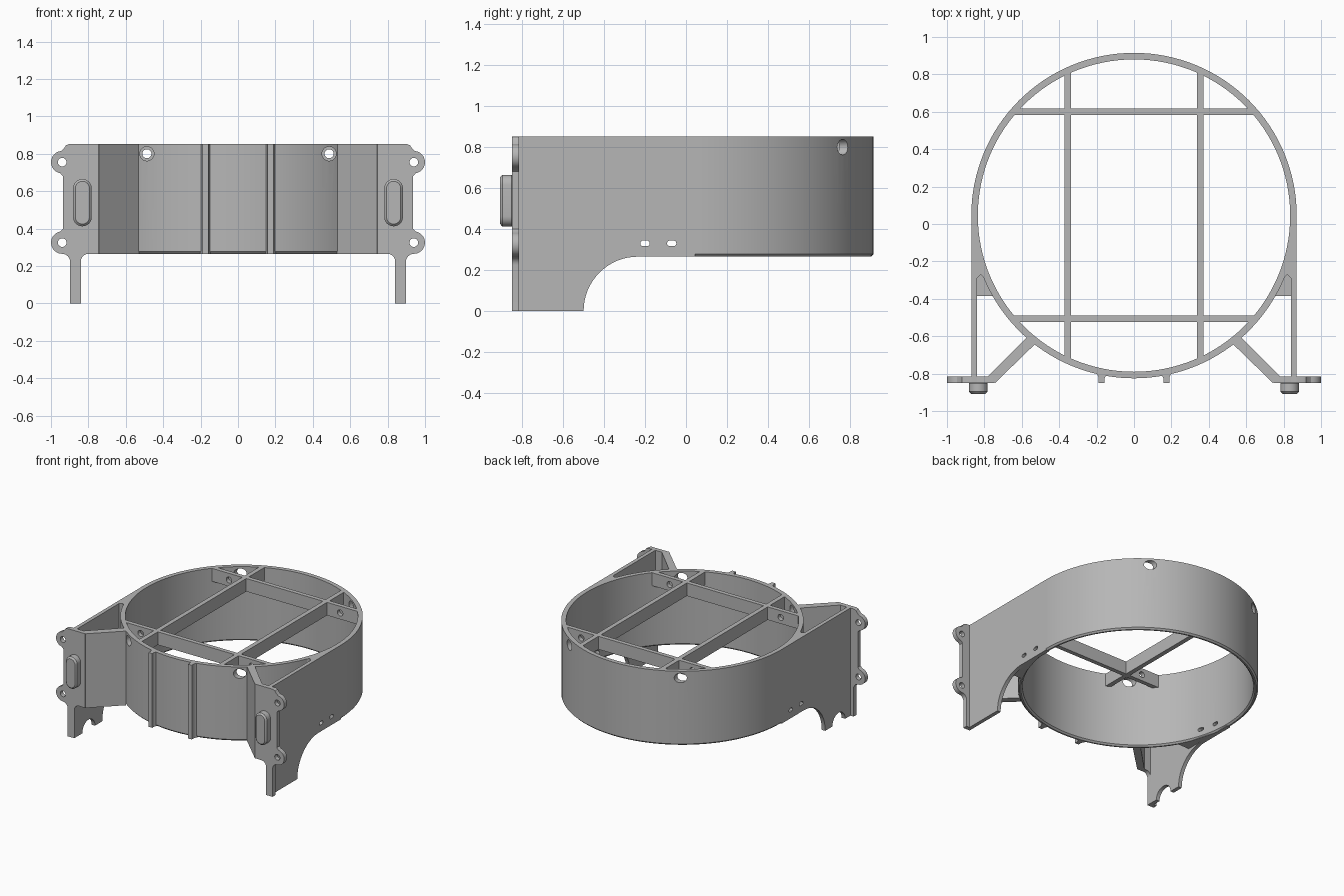
import bpy, bmesh
from math import sin, cos, pi, radians
from mathutils import Vector

if "Cube" in bpy.data.objects:
    bpy.data.objects.remove(bpy.data.objects["Cube"])

grey = bpy.data.materials.new("plain_grey")
grey.use_nodes = True
colour = (0.47, 0.47, 0.47, 1)
grey.diffuse_color = colour
grey.node_tree.nodes["Principled BSDF"].inputs["Base Color"].default_value = colour

LOW, TOP = 0.265, 0.853      # height range of the ring
CY, R_OUT, R_IN = 0.045, 0.87, 0.835


def place(axis, a, b, d):
    return {"x": (d, a, b), "y": (a, d, b), "z": (a, b, d)}[axis]


def finish(bm, name):
    bmesh.ops.recalc_face_normals(bm, faces=bm.faces)
    me = bpy.data.meshes.new(name)
    bm.to_mesh(me)
    bm.free()
    ob = bpy.data.objects.new(name, me)
    bpy.context.collection.objects.link(ob)
    me.materials.append(grey)
    return ob


def prism(name, pts, axis, lo, hi):
    """Extrude a flat outline along an axis."""
    bm = bmesh.new()
    face = bm.faces.new([bm.verts.new(place(axis, a, b, lo)) for a, b in pts])
    out = bmesh.ops.extrude_face_region(bm, geom=[face])
    verts = [v for v in out["geom"] if isinstance(v, bmesh.types.BMVert)]
    bmesh.ops.translate(bm, verts=verts, vec=Vector(place(axis, 0, 0, hi - lo)))
    return finish(bm, name)


def rect(a0, a1, b0, b1):
    return [(a0, b0), (a1, b0), (a1, b1), (a0, b1)]


def arc(a, b, r, start, end, n=12):
    angles = [radians(start + (end - start) * i / n) for i in range(n + 1)]
    return [(a + r * cos(t), b + r * sin(t)) for t in angles]


def circle(a, b, r, n=24):
    return arc(a, b, r, 0, 360 - 360 / n, n - 1)


def activate(ob):
    bpy.ops.object.select_all(action="DESELECT")
    ob.select_set(True)
    bpy.context.view_layer.objects.active = ob


def smooth(ob):
    activate(ob)
    bpy.ops.object.shade_smooth_by_angle(angle=radians(30))


def cut(ob, cutters):
    """Subtract each cutter, then discard it."""
    activate(ob)
    for c in cutters:
        c.hide_render = True
        mod = ob.modifiers.new("cut", "BOOLEAN")
        mod.operation, mod.solver, mod.object = "DIFFERENCE", "EXACT", c
        bpy.ops.object.modifier_apply(modifier=mod.name)
        bpy.data.objects.remove(c)


def flip(pts, s):
    return [(s * a, b) for a, b in pts]


def span(s, a, b):
    return sorted((s * a, s * b))


def tie_slots(s):
    """Cutters for the two small slots low in the side wall."""
    return [prism("slot_cutter", arc(y + 0.009, 0.33, 0.014, -90, 90, 6)
                  + arc(y - 0.009, 0.33, 0.014, 90, 270, 6), "x", *span(s, 0.7, 1))
            for y in (-0.2, -0.07)]


# Main ring: revolved wall section with a chamfered lower edge
section = [(R_IN, LOW + 0.012), (R_IN + 0.012, LOW), (R_OUT - 0.012, LOW),
           (R_OUT, LOW + 0.012), (R_OUT, TOP), (R_IN, TOP)]
bm = bmesh.new()
N = 128
loops = [[bm.verts.new((r * cos(2 * pi * i / N), CY + r * sin(2 * pi * i / N), z))
          for r, z in section] for i in range(N)]
for i in range(N):
    p, q = loops[i], loops[(i + 1) % N]
    for k in range(len(section)):
        m = (k + 1) % len(section)
        bm.faces.new((p[k], q[k], q[m], p[m]))
ring = finish(bm, "ring")
cutters = [prism("hole_cutter", circle(s * 0.487, 0.8, 0.038), "y", -1, 1) for s in (-1, 1)]
cut(ring, cutters + tie_slots(1) + tie_slots(-1))
smooth(ring)

# Cross bars inside the ring top
for s, side in ((-1, "right"), (1, "left")):
    prism(side + "_long_bar", rect(s * 0.354 - 0.018, s * 0.354 + 0.018, 0.75, TOP),
          "y", CY - 0.77, CY + 0.77)
for name, y in (("front_cross_bar", -0.507), ("back_cross_bar", 0.6)):
    bar = prism(name, rect(y - 0.017, y + 0.017, 0.75, TOP), "x", -0.645, 0.645)
    cut(bar, [prism("hole_cutter", circle(s * 0.487, 0.8, 0.024), "y", -1, 1)
              for s in (-1, 1)])
    smooth(bar)

for s, side in ((-1, "right"), (1, "left")):
    # Side wall with the leg and its curved cutaway
    outline = [(-0.85, 0)]
    if s < 0:
        outline += arc(-0.67, 0, 0.08, 180, 0)
    outline += arc(-0.235, 0, 0.265, 180, 90, 16) + [(CY, LOW), (CY, TOP), (-0.85, TOP)]
    wall = prism(side + "_side_wall", outline, "x", *span(s, 0.84, R_OUT))
    cut(wall, tie_slots(s))
    smooth(wall)

    # Web joining the wall to the ring, and the pocket floor below it
    web = prism(side + "_web", flip([(0.805, -0.285), (0.82, -0.27), (0.835, -0.285),
                (0.85, -0.3), (0.85, -0.1), (0.835, -0.1), (0.785, -0.27)], s),
                "z", LOW, TOP)
    cut(web, tie_slots(s))
    prism(side + "_pocket_floor", flip([(0.74, -0.385), (0.85, -0.385), (0.85, -0.26),
          (0.79, -0.26)], s), "z", LOW, LOW + 0.035)

    # Mounting flange with two round lugs and a leg front
    outline = ([(0.745, LOW)] + arc(0.8, 0.225, 0.04, 90, 0, 6)
               + [(0.84, 0), (0.898, 0)] + arc(0.94, 0.223, 0.042, 180, 90, 6)
               + arc(0.94, 0.325, 0.06, -88, 80) + [(0.935, 0.4), (0.935, 0.68)]
               + arc(0.94, 0.755, 0.06, -80, 85)
               + [(0.93, 0.83), (0.92, 0.845), (0.9, TOP), (0.745, TOP)])
    flange = prism(side + "_flange", flip(outline, s), "y", -0.85, -0.815)
    cut(flange, [prism("hole_cutter", circle(s * 0.94, z, 0.023), "y", -1, -0.7)
                 for z in (0.325, 0.755)])
    smooth(flange)

    # Raised oblong pad on the flange
    pad = prism(side + "_pad", arc(s * 0.832, 0.615, 0.05, 0, 180)
                + arc(s * 0.832, 0.462, 0.05, 180, 360), "y", -0.908, -0.84)
    bevel = pad.modifiers.new("rim", "BEVEL")
    bevel.width, bevel.segments, bevel.angle_limit = 0.012, 1, radians(50)
    smooth(pad)

    # Diagonal brace from flange to ring
    prism(side + "_brace", flip([(0.743, -0.85), (0.782, -0.815), (0.57, -0.603),
          (0.53, -0.643)], s), "z", LOW, TOP)

    # Thin upright rib on the ring front
    prism(side + "_front_rib", flip([(0.157, -0.85), (0.19, -0.85), (0.19, -0.818),
          (0.205, -0.79), (0.14, -0.79), (0.157, -0.825)], s), "z", LOW, TOP)
